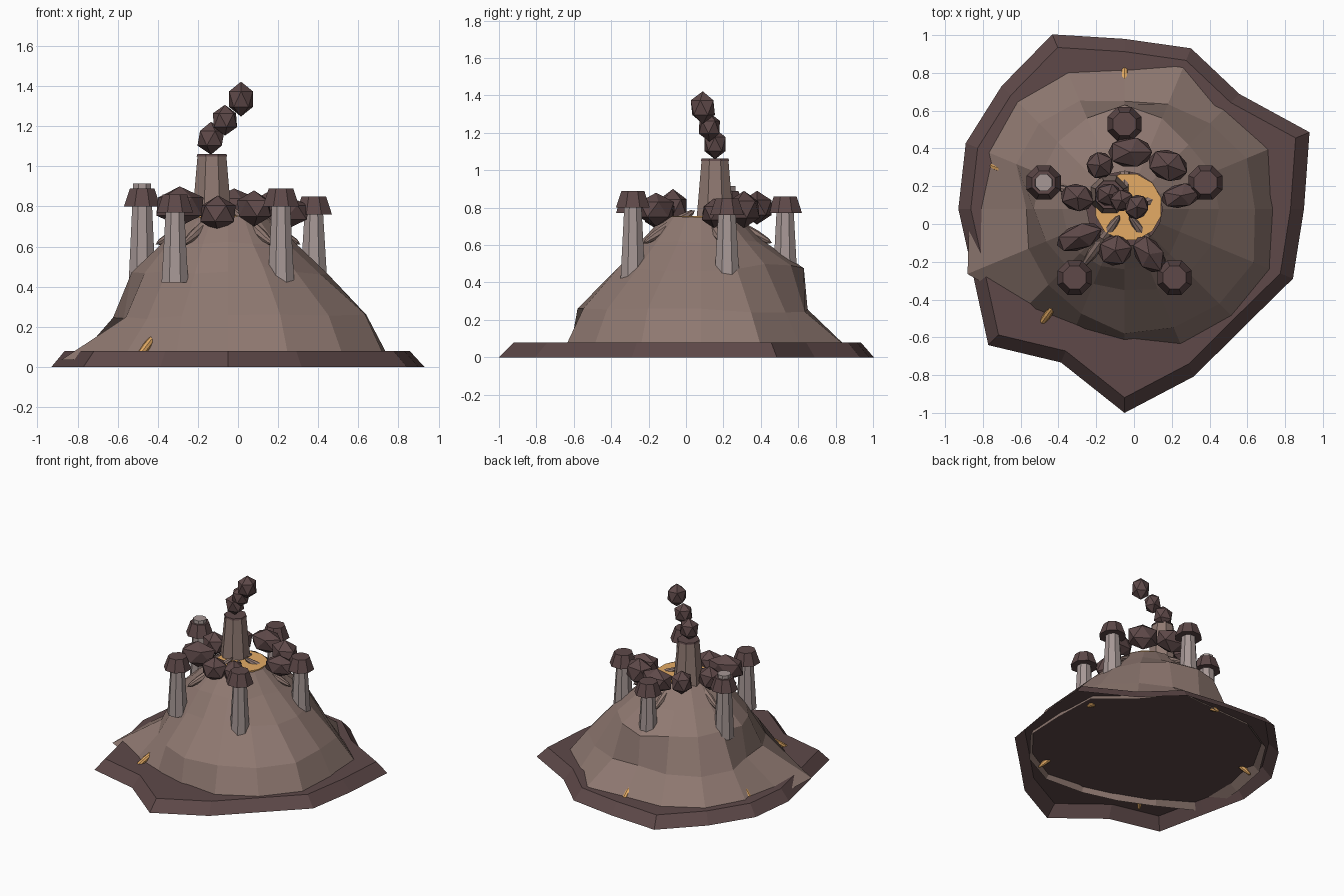
import bpy, bmesh, random
from math import cos, sin, radians, pi
from mathutils import Vector, Matrix

if "Cube" in bpy.data.objects:
    bpy.data.objects.remove(bpy.data.objects["Cube"])

random.seed(4)
CX, CY = -0.05, 0.08          # axis of the mound


def mat(name, c):
    m = bpy.data.materials.new(name)
    m.diffuse_color = (*c, 1)
    m.use_nodes = True
    m.node_tree.nodes["Principled BSDF"].inputs["Base Color"].default_value = m.diffuse_color
    return m


DARK = mat("dark_rock", (0.112, 0.066, 0.066))
EARTH = mat("earth", (0.275, 0.19, 0.165))
PALE = mat("pale_stone", (0.38, 0.31, 0.30))
LAVA = mat("lava", (0.78, 0.41, 0.13))


def finish(bm, name, m):
    bmesh.ops.recalc_face_normals(bm, faces=bm.faces)
    me = bpy.data.meshes.new(name)
    bm.to_mesh(me)
    bm.free()
    me.materials.append(m)
    ob = bpy.data.objects.new(name, me)
    bpy.context.collection.objects.link(ob)
    return ob


def loft(name, rings, m, cap_top=True):
    """Skin polar rings (list of radii, z) around the mound axis."""
    bm = bmesh.new()
    loops = []
    for radii, z, jz in rings:
        n = len(radii)
        loops.append([bm.verts.new((CX + r * cos(2 * pi * i / n), CY + r * sin(2 * pi * i / n),
                                    z + random.uniform(-jz, jz))) for i, r in enumerate(radii)])
    for a, b in zip(loops, loops[1:]):
        for i in range(len(a)):
            j = (i + 1) % len(a)
            bm.faces.new((a[i], a[j], b[j], b[i]))
    if cap_top:
        bm.faces.new(loops[-1])
    return finish(bm, name, m)


def frustum(name, x, y, z0, z1, r0, r1, m, n=8):
    bm = bmesh.new()
    bmesh.ops.create_cone(bm, cap_ends=True, segments=n, radius1=r0, radius2=r1, depth=z1 - z0,
                          matrix=Matrix.Translation((x, y, (z0 + z1) / 2)) @ Matrix.Rotation(pi / n, 4, 'Z'))
    return finish(bm, name, m)


def rock(name, loc, size, m, turn=0.0):
    bm = bmesh.new()
    bmesh.ops.create_icosphere(bm, subdivisions=1, radius=1,
                               matrix=Matrix.Translation(loc) @ Matrix.Rotation(turn, 4, 'Z')
                               @ Matrix.Diagonal((*size, 1)))
    return finish(bm, name, m)


def spindle(name, p, q, r, m):
    p, q = Vector(p), Vector(q)
    bm = bmesh.new()
    rot = (q - p).to_track_quat('Z', 'Y').to_matrix().to_4x4()
    bmesh.ops.create_uvsphere(bm, u_segments=8, v_segments=6, radius=1,
                              matrix=Matrix.Translation((p + q) / 2) @ rot
                              @ Matrix.Diagonal((r, r, (q - p).length / 2, 1)))
    return finish(bm, name, m)


def polar(r, deg, z):
    return (CX + r * cos(radians(deg)), CY + r * sin(radians(deg)), z)


# Base plate: irregular, open underneath
base = [0.95, 1.06, 0.86, 0.92, 0.90, 1.0, 0.92, 0.91, 0.88, 0.872, 1.02, 0.88, 1.08, 0.96, 0.888, 0.965]
loft("base_plate", [(base, 0, 0), ([r * 0.925 for r in base], 0.08, 0)], DARK)

# Mound: faceted slope in five rings
foot = [0.81, 0.85, 0.77, 0.86, 0.77, 0.82, 0.83, 0.82, 0.82, 0.90, 0.74, 0.68, 0.70, 0.79, 0.82, 0.85]
low = [0.69, 0.70, 0.64, 0.60, 0.57, 0.62, 0.64, 0.62, 0.52, 0.55, 0.57, 0.60, 0.66, 0.68, 0.71, 0.74]
mid = [0.50, 0.50, 0.48, 0.52, 0.55, 0.52, 0.50, 0.48, 0.48, 0.45, 0.43, 0.43, 0.43, 0.46, 0.48, 0.50]
high = [0.33 + random.uniform(-0.015, 0.015) for _ in mid]
loft("mound", [(foot, 0.04, 0.01), (low, 0.25, 0.012), (mid, 0.48, 0.02),
               (high, 0.62, 0.01), ([0.2] * 16, 0.75, 0.005)], EARTH, cap_top=False)

# Lava pool in the crater
frustum("lava_pool", -0.03, 0.09, 0.70, 0.755, 0.18, 0.18, LAVA, 12)

# Five vents with caps: angle, foot z, cap z, stem top z
for i, (a, z0, zc, zt) in enumerate([(18, 0.43, 0.76, 0.80), (90, 0.40, 0.77, 0.81), (162, 0.43, 0.80, 0.915),
                                     (234, 0.42, 0.77, 0.81), (306, 0.40, 0.80, 0.84)]):
    x, y, _ = polar(0.45, a, 0)
    frustum(f"vent_stem_{i}", x, y, z0, zt, 0.072, 0.048, PALE)
    frustum(f"vent_cap_{i}", x, y, zc, zc + 0.09, 0.098, 0.066, DARK)
    # Crust ridge running down from the crater, and glowing crack at the foot
    spindle(f"ridge_{i}", polar(0.04, a, 0.785), polar(0.38, a, 0.61), 0.03, EARTH)
    b = 90 + 72 * i
    spindle(f"lava_crack_{i}", polar(0.61, b, 0.165), polar(0.78, b, 0.035), 0.02, LAVA)

# Rim boulders: x, y, z, half length, half width, half height, turn
for i, (x, y, z, l, w, h, t) in enumerate([
        (0.25, 0.15, 0.77, 0.12, 0.07, 0.08, 13), (0.18, 0.31, 0.79, 0.12, 0.09, 0.10, -20),
        (-0.02, 0.38, 0.80, 0.13, 0.09, 0.09, 0), (-0.18, 0.31, 0.80, 0.08, 0.08, 0.09, 30),
        (-0.30, 0.14, 0.80, 0.10, 0.08, 0.09, -15), (-0.29, -0.07, 0.80, 0.14, 0.075, 0.10, 20),
        (-0.10, -0.14, 0.765, 0.10, 0.09, 0.09, 10), (0.08, -0.16, 0.79, 0.12, 0.08, 0.09, -55)]):
    rock(f"rim_boulder_{i}", (x, y, z), (l, w, h), DARK, radians(t))

# Chimney with dark mouth
frustum("chimney", -0.13, 0.155, 0.68, 1.05, 0.112, 0.078, EARTH)
frustum("chimney_mouth", -0.13, 0.155, 1.05, 1.062, 0.082, 0.078, DARK)

# Drifting smoke puffs
for i, (x, y, z, r, h) in enumerate([(-0.135, 0.155, 1.14, 0.075, 0.082), (-0.065, 0.125, 1.23, 0.07, 0.077),
                                     (0.015, 0.09, 1.335, 0.075, 0.087)]):
    rock(f"smoke_puff_{i}", (x, y, z), (r, r * 0.9, h), DARK, i * 0.5)
